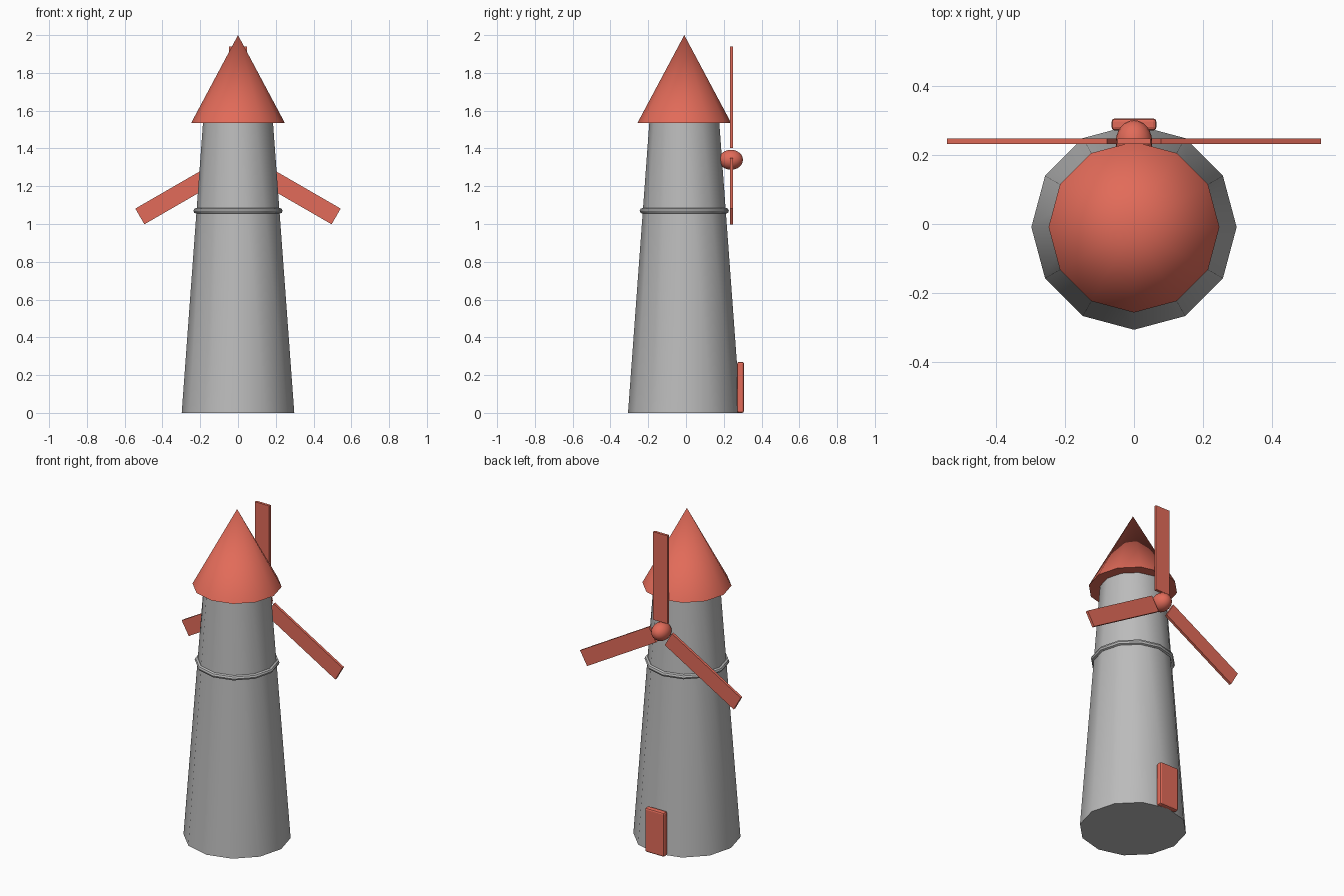
import bpy
from math import radians, sin, cos
from mathutils import Matrix

cube = bpy.data.objects.get("Cube")
if cube:
    bpy.data.objects.remove(cube, do_unlink=True)


def material(name, color):
    mat = bpy.data.materials.new(name)
    mat.use_nodes = True
    mat.diffuse_color = color
    mat.node_tree.nodes["Principled BSDF"].inputs["Base Color"].default_value = color
    return mat


STONE = material("grey stone", (0.5, 0.5, 0.5, 1))
RED = material("warm red", (0.76, 0.147, 0.1, 1))

SIDES = 12
AXIS_Y = -0.009   # tower axis
HUB_Y, HUB_Z = 0.24, 1.34


def finish(name, mat, smooth=True):
    obj = bpy.context.object
    obj.name = name
    obj.data.materials.append(mat)
    if smooth:
        bpy.ops.object.shade_smooth_by_angle(angle=radians(40))
    return obj


def cone(name, mat, r1, r2, z1, z2):
    bpy.ops.mesh.primitive_cone_add(
        vertices=SIDES, radius1=r1, radius2=r2, depth=z2 - z1,
        location=(0, AXIS_Y, (z1 + z2) / 2))
    return finish(name, mat)


def box(name, mat, size, location):
    bpy.ops.mesh.primitive_cube_add(size=1, location=location)
    obj = finish(name, mat, smooth=False)
    obj.data.transform(Matrix.Diagonal((*size, 1)))
    return obj


# Tapered tower and pointed roof
cone("tower", STONE, 0.298, 0.185, 0, 1.54)
cone("roof", RED, 0.248, 0, 1.535, 2)

# Ring around the tower
bpy.ops.mesh.primitive_torus_add(
    major_segments=SIDES, minor_segments=8, major_radius=0.221,
    minor_radius=0.015, location=(0, AXIS_Y, 1.07))
finish("tower_ring", STONE).data.polygons.foreach_set("use_smooth", [True] * SIDES * 8)

# Sail hub, slightly stretched along its axle
bpy.ops.mesh.primitive_uv_sphere_add(
    segments=24, ring_count=12, radius=0.053, location=(0, HUB_Y - 0.002, HUB_Z))
bpy.context.object.scale.y = 1.2
finish("sail_hub", RED)

# Three sails spread evenly around the hub
INNER, OUTER = 0.062, 0.6
for i in range(3):
    angle = radians(120 * i)
    mid = (INNER + OUTER) / 2
    sail = box(f"sail_{i + 1}", RED, (0.096, 0.016, OUTER - INNER),
               (mid * sin(angle), HUB_Y, HUB_Z + mid * cos(angle)))
    sail.rotation_euler.y = angle

# Door with softened edges at the back
door = box("door", RED, (0.13, 0.036, 0.27), (0, 0.289, 0.135))
bevel = door.modifiers.new("soft edges", "BEVEL")
bevel.width = 0.01
bevel.segments = 2
